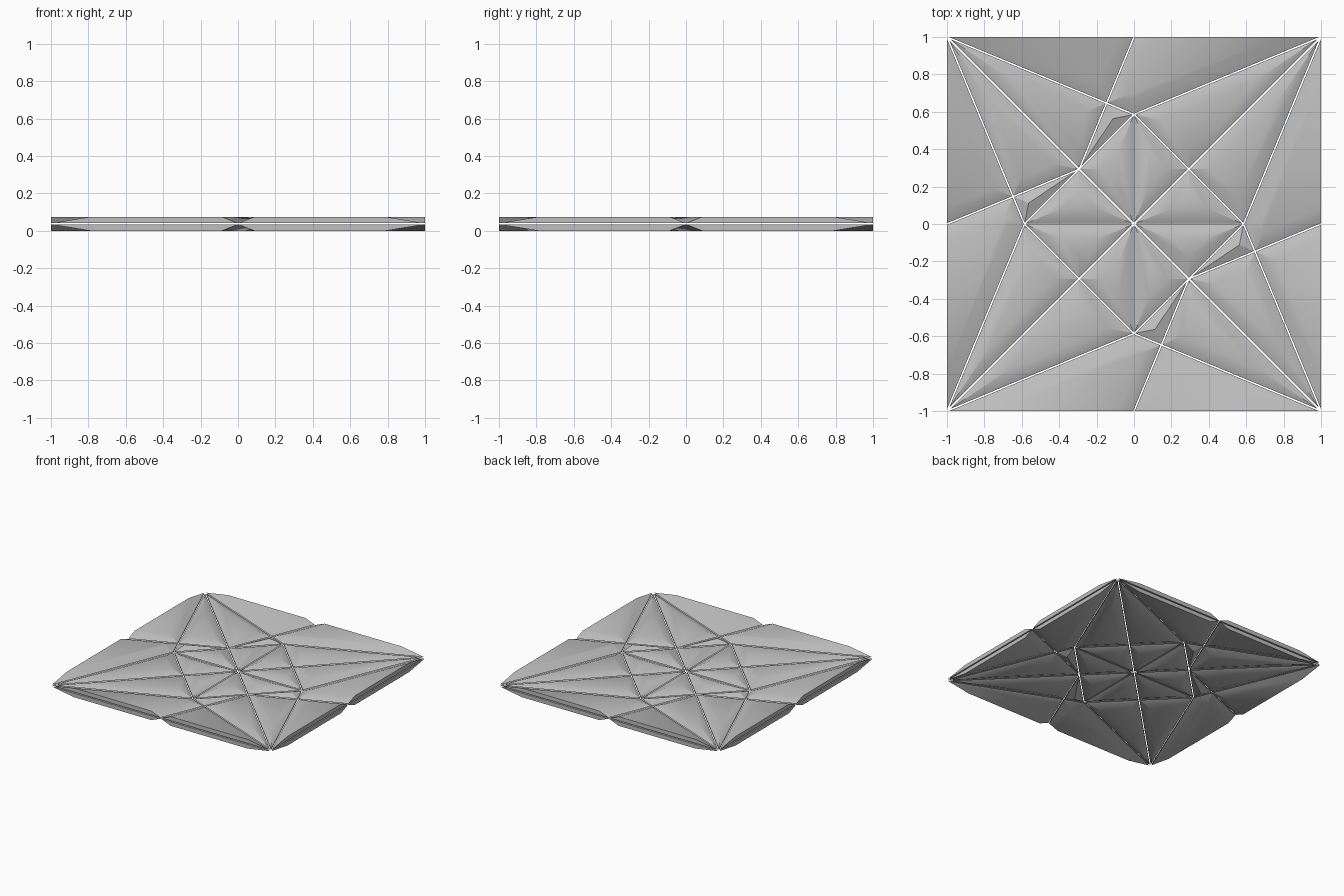
import bpy
import bmesh
import math
from mathutils import Vector

cube = bpy.data.objects.get("Cube")
if cube:
    bpy.data.objects.remove(cube, do_unlink=True)

HALF_HEIGHT = 0.0375      # middle plane to outer face
LAYER_GAP = 0.0045        # middle plane to inner face of a layer
SLOT = 0.004              # half of the slot between neighbouring panels
BEVEL_WIDTH = 0.077       # width of the slope beside each crease
SLOPE = math.atan((HALF_HEIGHT - LAYER_GAP) / BEVEL_WIDTH)

# Crease points of one quarter of the folded square
A = 2 - math.sqrt(2)
B = A / 2
K = B / 2
CENTRE, TIP = (0, 0), (0, A)
LEFT, RIGHT = (-B, B), (B, B)
CORNER_L, CORNER_R = (-1, 1), (1, 1)
MIDDLE = (0, 1)
CROSS = (-K, A + K * (math.sqrt(2) - 1))

PANELS = {
    "inner_panels_left": (CENTRE, TIP, LEFT),
    "inner_panels_right": (CENTRE, RIGHT, TIP),
    "long_flap_panels": (RIGHT, CORNER_R, TIP),
    "small_flap_panels": (LEFT, TIP, CROSS),
    "corner_flap_panels": (LEFT, CROSS, CORNER_L),
    "rim_panels_small": (CORNER_L, CROSS, MIDDLE),
    "rim_panels_large": (CROSS, TIP, CORNER_R, MIDDLE),
}

# The quarter repeats by reflection across both diagonals
SYMMETRIES = (
    lambda x, y: (x, y),
    lambda x, y: (y, x),
    lambda x, y: (-y, -x),
    lambda x, y: (-x, -y),
)

grey = bpy.data.materials.new("light_grey")
grey.use_nodes = True
colour = (0.52, 0.52, 0.52, 1)
grey.diffuse_color = colour
grey.node_tree.nodes["Principled BSDF"].inputs["Base Color"].default_value = colour


def on_rim(p, q):
    return any(abs(p[i]) > 0.999 and abs(p[i] - q[i]) < 0.001 for i in (0, 1))


def panel_mesh(points):
    """A flat prism, cut along a sloping plane at every crease edge."""
    bm = bmesh.new()
    base = [bm.verts.new((x, y, LAYER_GAP)) for x, y in points]
    face = bm.faces.new(base)
    grown = bmesh.ops.extrude_face_region(bm, geom=[face], use_keep_orig=True)
    for v in grown["geom"]:
        if isinstance(v, bmesh.types.BMVert):
            v.co.z = HALF_HEIGHT
    bmesh.ops.recalc_face_normals(bm, faces=bm.faces[:])

    middle = sum((Vector(p) for p in points), Vector((0, 0))) / len(points)
    for p, q in zip(points, points[1:] + points[:1]):
        if on_rim(p, q):
            continue
        along = (Vector(q) - Vector(p)).normalized()
        out = Vector((along.y, -along.x))
        if out.dot(middle - Vector(p)) > 0:
            out = -out
        foot = Vector(p) - out * SLOT
        normal = Vector((out.x * math.sin(SLOPE), out.y * math.sin(SLOPE), math.cos(SLOPE)))
        bmesh.ops.bisect_plane(
            bm, geom=bm.verts[:] + bm.edges[:] + bm.faces[:], dist=1e-6,
            plane_co=(foot.x, foot.y, LAYER_GAP), plane_no=normal, clear_outer=True)
        bmesh.ops.holes_fill(bm, edges=[e for e in bm.edges if e.is_boundary], sides=0)
    bmesh.ops.remove_doubles(bm, verts=bm.verts[:], dist=1e-5)
    bmesh.ops.recalc_face_normals(bm, faces=bm.faces[:])
    return bm


# Build each kind of panel four times, then mirror it to the lower layer
for name, points in PANELS.items():
    total = bmesh.new()
    for move in SYMMETRIES:
        part = panel_mesh([move(x, y) for x, y in points])
        temp = bpy.data.meshes.new("temp")
        part.to_mesh(temp)
        part.free()
        total.from_mesh(temp)
        bpy.data.meshes.remove(temp)
    mesh = bpy.data.meshes.new(name)
    total.to_mesh(mesh)
    total.free()
    mesh.materials.append(grey)
    panel = bpy.data.objects.new(name, mesh)
    bpy.context.collection.objects.link(panel)
    panel.location.z = HALF_HEIGHT

    bpy.ops.object.select_all(action="DESELECT")
    panel.select_set(True)
    bpy.context.view_layer.objects.active = panel
    bpy.ops.object.shade_smooth_by_angle(angle=math.radians(30))

    mirror = panel.modifiers.new("lower_layer", "MIRROR")
    mirror.use_axis = (False, False, True)
    mirror.use_mirror_merge = False
